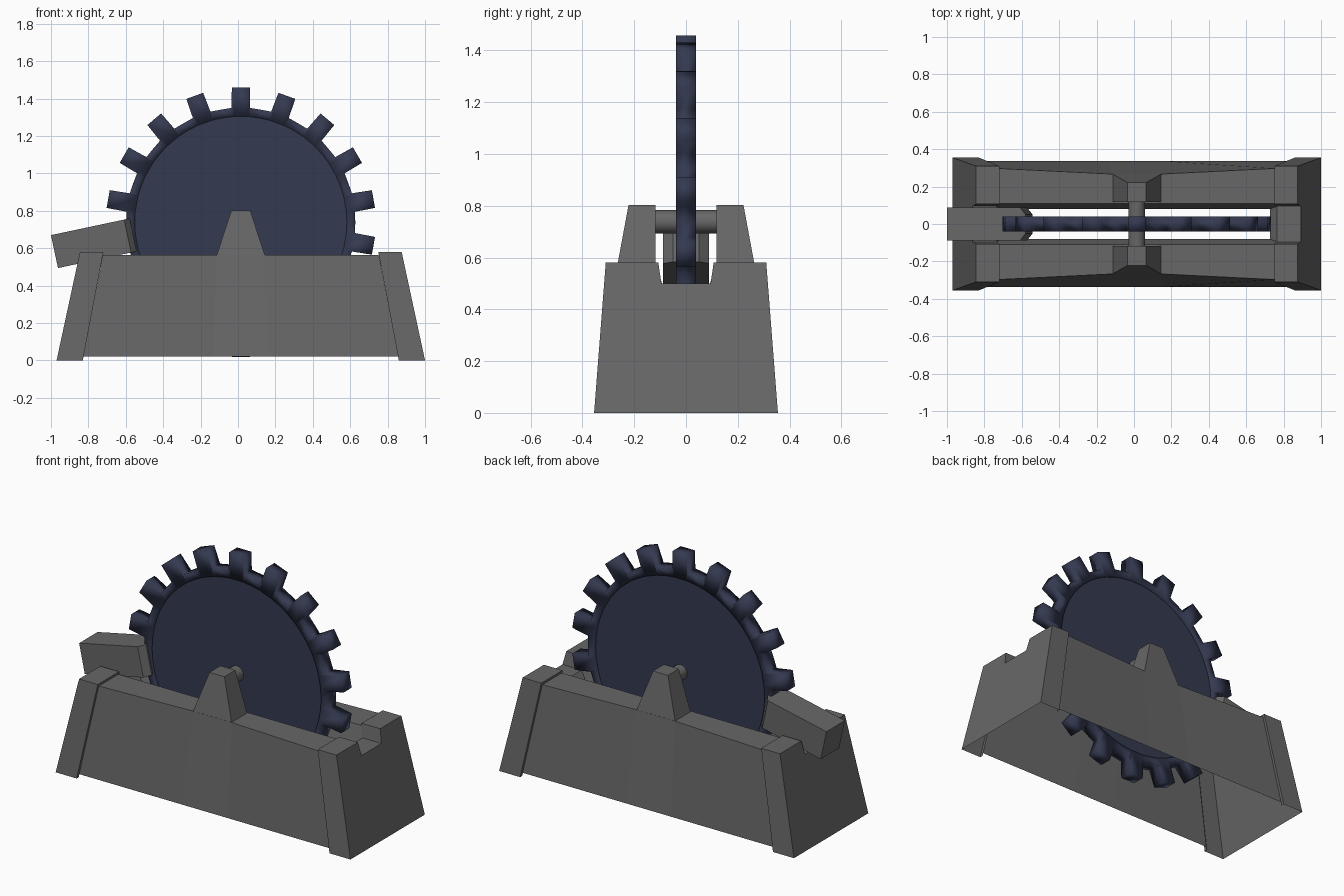
import bpy, bmesh
from math import sin, cos, pi, radians, atan2, hypot

if "Cube" in bpy.data.objects:
    bpy.data.objects.remove(bpy.data.objects["Cube"])

CX = 0.015      # centre of the frame and wheel along x
WZ = 0.738      # wheel axle height


def colour(name, rgb):
    mat = bpy.data.materials.new(name)
    mat.diffuse_color = (*rgb, 1)
    mat.use_nodes = True
    mat.node_tree.nodes["Principled BSDF"].inputs["Base Color"].default_value = mat.diffuse_color
    return mat


grey = colour("dark_grey", (0.135, 0.135, 0.135))
blue = colour("dark_blue", (0.034, 0.041, 0.08))


def make(name, verts, faces, mat=grey):
    bm = bmesh.new()
    vs = [bm.verts.new(v) for v in verts]
    for f in faces:
        bm.faces.new([vs[i] for i in f])
    bmesh.ops.remove_doubles(bm, verts=bm.verts, dist=1e-5)
    bmesh.ops.recalc_face_normals(bm, faces=bm.faces)
    me = bpy.data.meshes.new(name)
    bm.to_mesh(me)
    bm.free()
    ob = bpy.data.objects.new(name, me)
    bpy.context.collection.objects.link(ob)
    me.materials.append(mat)
    return ob


def strips(rows, n, closed=False):
    """Quads joining consecutive rows of n vertices."""
    m = n if closed else n - 1
    return [(r * n + i, r * n + (i + 1) % n, (r + 1) * n + (i + 1) % n, (r + 1) * n + i)
            for r in range(rows - 1) for i in range(m)]


def prism(name, a, b):
    """Closed solid between two matching outlines."""
    n = len(a)
    return make(name, a + b, strips(2, n, True) + [tuple(range(n)), tuple(range(n, 2 * n))])


# End frames: hollow tapered caps with a notch in the top
half = [(0.355, 0), (0.31, 0.58), (0.107, 0.58), (0.095, 0.50)]
outline = half + [(-y, z) for y, z in reversed(half)]
inset = [(0.335, 0.0), (0.295, 0.56), (0.107, 0.56)]
for side, label in ((-1, "left"), (1, "right")):
    outer_x = lambda z: CX + side * (0.985 - 0.125 * z / 0.58)
    inner_x = lambda z: CX + side * (0.845 - 0.11 * z / 0.58)
    verts = [(outer_x(z), y, z) for y, z in outline]
    verts += [(inner_x(z), y, z) for y, z in outline]
    faces = strips(2, 8) + [tuple(range(8))]
    for s in (1, -1):
        b = len(verts)
        verts += [(inner_x(z), s * y, z) for y, z in inset]
        o = [8, 9, 10] if s == 1 else [15, 14, 13]
        faces += [(o[i], o[i + 1], b + i + 1, b + i) for i in range(2)]
    # sloped end of the wheel slot, with its corner gussets
    b = len(verts)
    verts += [(CX + side * 0.711, 0.08, 0.45), (CX + side * 0.711, -0.08, 0.45),
              (CX + side * 0.737, 0.11, 0.565), (CX + side * 0.737, -0.11, 0.565)]
    faces += [(11, 12, b + 1, b), (11, b, b + 2), (12, b + 3, b + 1)]
    make(label + "_end_frame", verts, faces)

# Side walls: thin panels with a top ledge and a short inner lip
for s, label in ((-1, "front"), (1, "back")):
    tx, bx = (-0.737, -0.13, 0.13, 0.737), (-0.842, -0.15, 0.15, 0.842)
    ty = (0.297, 0.267, 0.267, 0.297)
    rows = [(CX + x, s * 0.336, 0.02) for x in bx]
    rows += [(CX + x, s * y, 0.565) for x, y in zip(tx, ty)]
    rows += [(CX + x, s * 0.11, 0.565) for x in tx]
    rows += [(CX + x * 0.965, s * 0.08, 0.45) for x in tx]
    make(label + "_wall", rows, strips(4, 4))

    # Bearing post
    base = [(CX + x, s * y, 0.56) for x, y in
            ((-0.13, 0.267), (0.13, 0.267), (0.13, 0.118), (-0.13, 0.118))]
    top = [(CX + x, s * y, 0.803) for x, y in
           ((-0.05, 0.222), (0.05, 0.222), (0.05, 0.118), (-0.05, 0.118))]
    prism(label + "_bearing_post", base, top)

# Feed chute: tilted block with clipped corners at the wheel end
t = radians(12)
plan = [(0, -0.088), (0.40, -0.088), (0.43, -0.05),
        (0.43, 0.05), (0.40, 0.088), (0, 0.088)]
level = lambda d: [(-1 + s * cos(t) + d * sin(t), y, 0.67 + s * sin(t) - d * cos(t))
                   for s, y in plan]
prism("feed_chute", level(0), level(0.18))

# Axle
bpy.ops.mesh.primitive_cylinder_add(vertices=16, radius=0.045, depth=0.24,
                                    location=(CX, 0, WZ), rotation=(pi / 2, 0, 0))
axle = bpy.context.object
axle.name = "axle"
axle.data.materials.append(grey)
bpy.ops.object.shade_smooth_by_angle(angle=radians(40))

# Toothed wheel: outline with 18 teeth, thin rim and recessed disc
TEETH, W, H = 18, 0.039, 0.05
ring = []
for k in range(TEETH):
    a = pi / 2 + k * 2 * pi / TEETH
    for r, w in ((0.612, -H), (0.72, -0.048), (0.72, 0.048), (0.612, H)):
        ring.append((r * cos(a) - w * sin(a), r * sin(a) + w * cos(a)))
    m = a + pi / TEETH
    ring.append((0.612 * cos(m), 0.612 * sin(m)))
hub = [(0.567 * x / hypot(x, z), 0.567 * z / hypot(x, z)) for x, z in ring]
n = len(ring)
verts = []
for pts, y in ((hub, -W + 0.008), (hub, -W), (ring, -W), (ring, W), (hub, W), (hub, W - 0.008)):
    verts += [(CX + x, y, WZ + z) for x, z in pts]


def by_angle(start):
    # hub outline in angular order so the disc polygon is clean
    return tuple(sorted(range(start, start + n),
                        key=lambda i: atan2(verts[i][2] - WZ, verts[i][0] - CX)))


faces = strips(6, n, True) + [by_angle(0), by_angle(5 * n)]
wheel = make("toothed_wheel", verts, faces, blue)
# soft shading on rim and teeth, crisp edge only around the flat disc
for p in wheel.data.polygons:
    p.use_smooth = len(p.vertices) == 4
